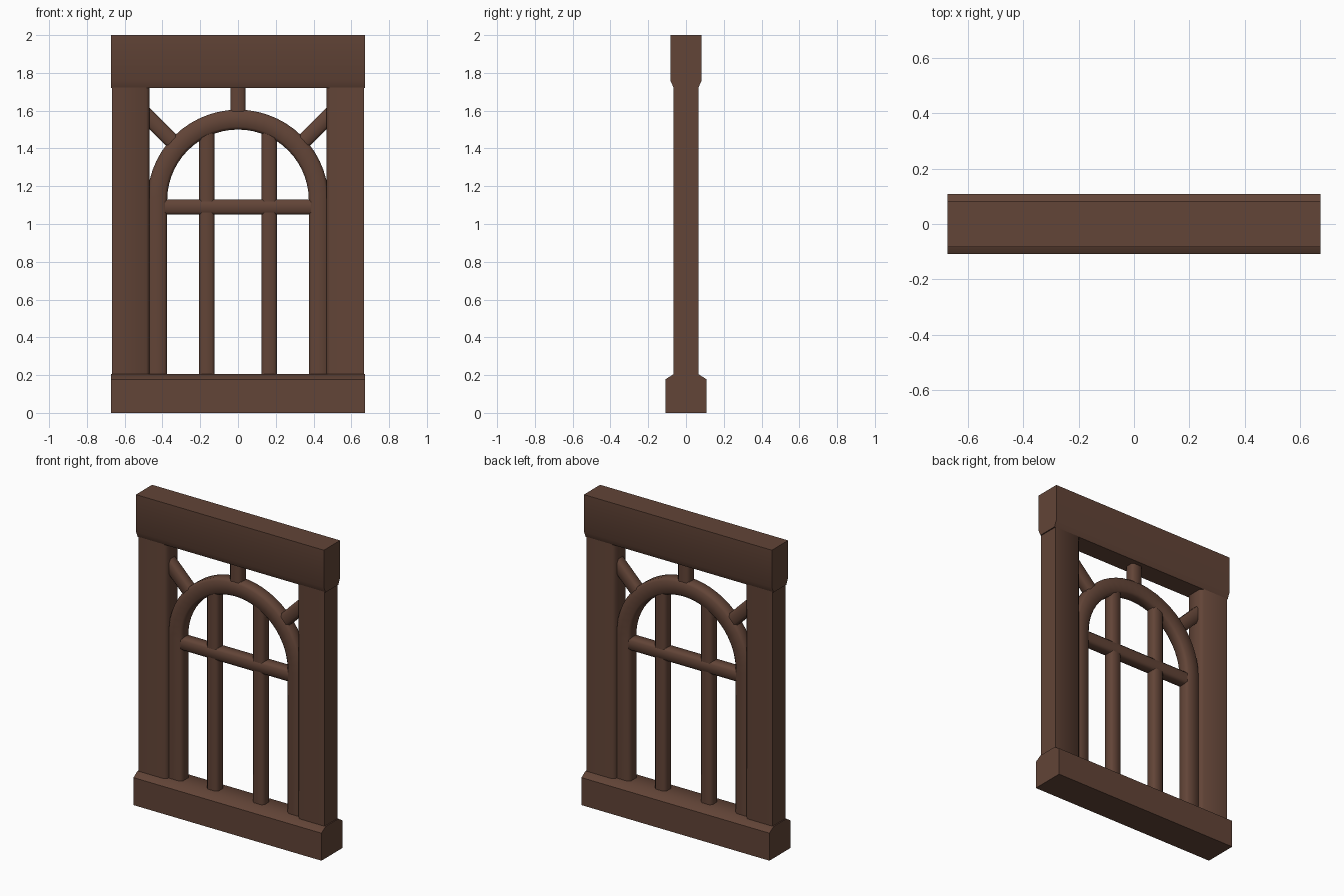
import bpy, bmesh, math
from mathutils import Vector

if "Cube" in bpy.data.objects:
    bpy.data.objects.remove(bpy.data.objects["Cube"])

wood = bpy.data.materials.new("dark brown wood")
wood.diffuse_color = (0.122, 0.058, 0.038, 1)
wood.use_nodes = True
wood.node_tree.nodes["Principled BSDF"].inputs["Base Color"].default_value = wood.diffuse_color


def loft(name, rings):
    """Skin a list of equal-length rings of points and cap both ends."""
    bm = bmesh.new()
    vs = [[bm.verts.new(p) for p in ring] for ring in rings]
    n = len(vs[0])
    for a, b in zip(vs, vs[1:]):
        for i in range(n):
            j = (i + 1) % n
            bm.faces.new((a[i], a[j], b[j], b[i]))
    bm.faces.new(vs[0])
    bm.faces.new(vs[-1])
    bmesh.ops.recalc_face_normals(bm, faces=bm.faces)
    me = bpy.data.meshes.new(name)
    bm.to_mesh(me)
    bm.free()
    me.materials.append(wood)
    ob = bpy.data.objects.new(name, me)
    bpy.context.collection.objects.link(ob)
    bpy.ops.object.select_all(action='DESELECT')
    ob.select_set(True)
    bpy.context.view_layer.objects.active = ob
    bpy.ops.object.shade_smooth_by_angle(angle=math.radians(50))
    return ob


def octagon(w, d, c):
    """Rectangle of half sizes w, d with chamfered corners."""
    return [(w, -d + c), (w, d - c), (w - c, d), (c - w, d),
            (-w, d - c), (-w, c - d), (c - w, -d), (w - c, -d)]


def bar(name, start, end, w=0.041, d=0.036, c=0.014):
    """Chamfered bar between two (x, z) points."""
    a, b = Vector((start[0], 0, start[1])), Vector((end[0], 0, end[1]))
    t = (b - a).normalized()
    side = Vector((t.z, 0, -t.x))
    sec = octagon(w, d, c)
    return loft(name, [[p + side * u + Vector((0, v, 0)) for u, v in sec] for p in (a, b)])


def beam(name, profile, half):
    """Mirrored (y, z) profile run along x."""
    prof = profile + [(-y, z) for y, z in reversed(profile)]
    return loft(name, [[(x, y, z) for y, z in prof] for x in (-half, half)])


# Head beam and sill
beam("top_beam", [(0.065, 1.72), (0.083, 1.76), (0.083, 2.0)], 0.673)
beam("bottom_sill", [(0.108, 0), (0.108, 0.178), (0.066, 0.205)], 0.673)

# Side posts, chamfered on the inner edges only
for s, side in ((-1, "left"), (1, "right")):
    sec = [(0.666, -0.066), (0.666, 0.066), (0.486, 0.066),
           (0.468, 0.048), (0.468, -0.048), (0.486, -0.066)]
    loft(side + "_post", [[(s * x, y, z) for x, y in sec] for z in (0.19, 1.735)])

# Arched frame: two legs and a half circle
R, ZC, SEG = 0.4275, 1.125, 28
path = [(0, 0.19)] + [(math.pi * i / SEG, ZC) for i in range(SEG + 1)] + [(math.pi, 0.19)]
sec = octagon(0.0525, 0.042, 0.015)
loft("arch_frame", [[((R + u) * math.cos(a), v, z + (R + u) * math.sin(a)) for u, v in sec]
                    for a, z in path])

# Window bars
bar("cross_bar", (-0.41, 1.09), (0.41, 1.09), d=0.038)
for s, side in ((-1, "left"), (1, "right")):
    bar(side + "_mullion", (s * 0.165, 0.19), (s * 0.165, 1.485))
    # Diagonal brace between arch and post
    bar(side + "_brace", (s * 0.32, 1.41), (s * 0.515, 1.605))
bar("top_strut", (0, 1.56), (0, 1.74))
